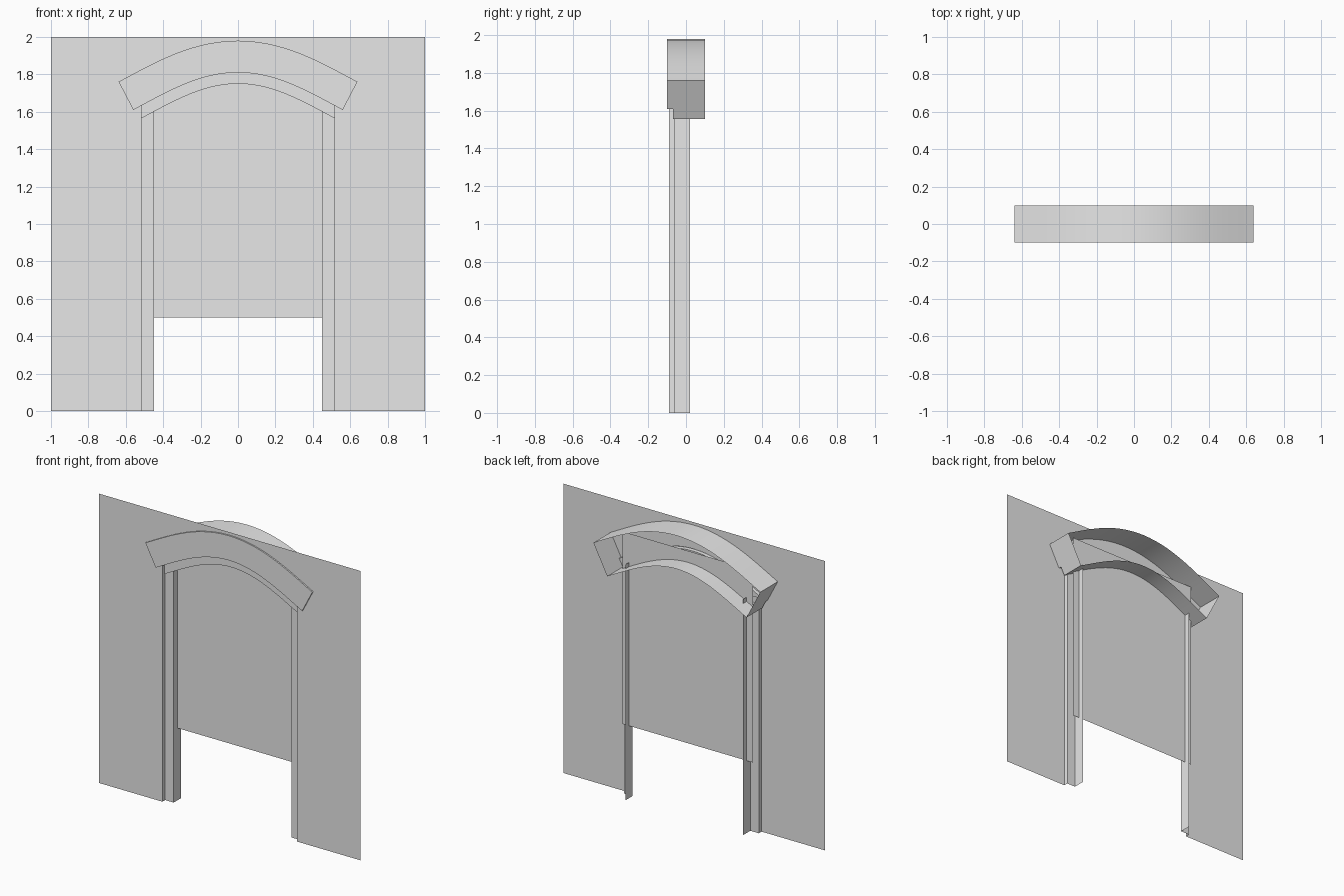
import bpy
import bmesh
import math

cube = bpy.data.objects.get("Cube")
if cube:
    bpy.data.objects.remove(cube, do_unlink=True)

# Single plain colour
grey = bpy.data.materials.new("plain_grey")
grey.use_nodes = True
tint = (0.8, 0.8, 0.8, 1.0)
grey.diffuse_color = tint
grey.node_tree.nodes["Principled BSDF"].inputs["Base Color"].default_value = tint

HOLE = 0.515      # half width of the wall opening
JAMB = 0.45       # half width between the jambs
WALL_Y = -0.09
SPAN = 0.56       # half width of the arch base curve
STEPS = 28


def make_object(name, bm):
    mesh = bpy.data.meshes.new(name)
    bm.to_mesh(mesh)
    bm.free()
    mesh.materials.append(grey)
    obj = bpy.data.objects.new(name, mesh)
    bpy.context.collection.objects.link(obj)
    return obj


def flat_sheet(name, outline, y):
    """Upright sheet facing the front, from an anticlockwise (x, z) outline."""
    bm = bmesh.new()
    bm.faces.new([bm.verts.new((x, y, z)) for x, z in outline])
    return make_object(name, bm)


def arch_z(x):
    return 1.81 - 0.8115 * x**2 + 0.554 * x**4


def arch_point(x, offset):
    """Point at a distance from the base curve, along its normal."""
    slope = -1.623 * x + 2.216 * x**3
    length = math.hypot(1, slope)
    return x - offset * slope / length, arch_z(x) + offset / length


def spread(half):
    return [half * (2 * i / STEPS - 1) for i in range(STEPS + 1)]


# Wall sheet with an arched opening
opening = [(x, arch_z(x) + 0.005) for x in spread(HOLE)]
flat_sheet("wall", [(-1, 0), (-HOLE, 0)] + opening
           + [(HOLE, 0), (1, 0), (1, 2), (-1, 2)], WALL_Y)

# Door panel behind the jambs
flat_sheet("door_panel", [(-0.5, 0.5), (0.5, 0.5), (0.5, 1.83), (-0.5, 1.83)], -0.02)

# Stepped jambs, mirrored left and right
jamb_path = [(HOLE, WALL_Y), (HOLE, -0.06), (JAMB, -0.06), (JAMB, 0.02)]
for side, name in ((1, "left_jamb"), (-1, "right_jamb")):
    bm = bmesh.new()
    low = [bm.verts.new((side * x, y, 0)) for x, y in jamb_path]
    high = [bm.verts.new((side * x, y, 1.63)) for x, y in jamb_path]
    for i in range(len(jamb_path) - 1):
        quad = [low[i], low[i + 1], high[i + 1], high[i]]
        bm.faces.new(quad if side < 0 else quad[::-1])
    make_object(name, bm)

# Hollow arch hood: stepped section swept along the curve, open at the back
section = [(0.1, 0.17), (-0.1, 0.17), (-0.1, 0), (-0.07, 0), (-0.07, -0.06), (0.1, -0.06)]
bm = bmesh.new()
rings = []
for x in spread(SPAN):
    ring = []
    for y, offset in section:
        px, pz = arch_point(x, offset)
        ring.append(bm.verts.new((px, y, pz)))
    rings.append(ring)
for a, b in zip(rings, rings[1:]):
    for i in range(len(section) - 1):
        bm.faces.new([a[i], a[i + 1], b[i + 1], b[i]])
bm.faces.new(rings[0][::-1])
bm.faces.new(rings[-1])
hood = make_object("arch_hood", bm)

bpy.ops.object.select_all(action="DESELECT")
hood.select_set(True)
bpy.context.view_layer.objects.active = hood
bpy.ops.object.shade_smooth_by_angle(angle=math.radians(30))
